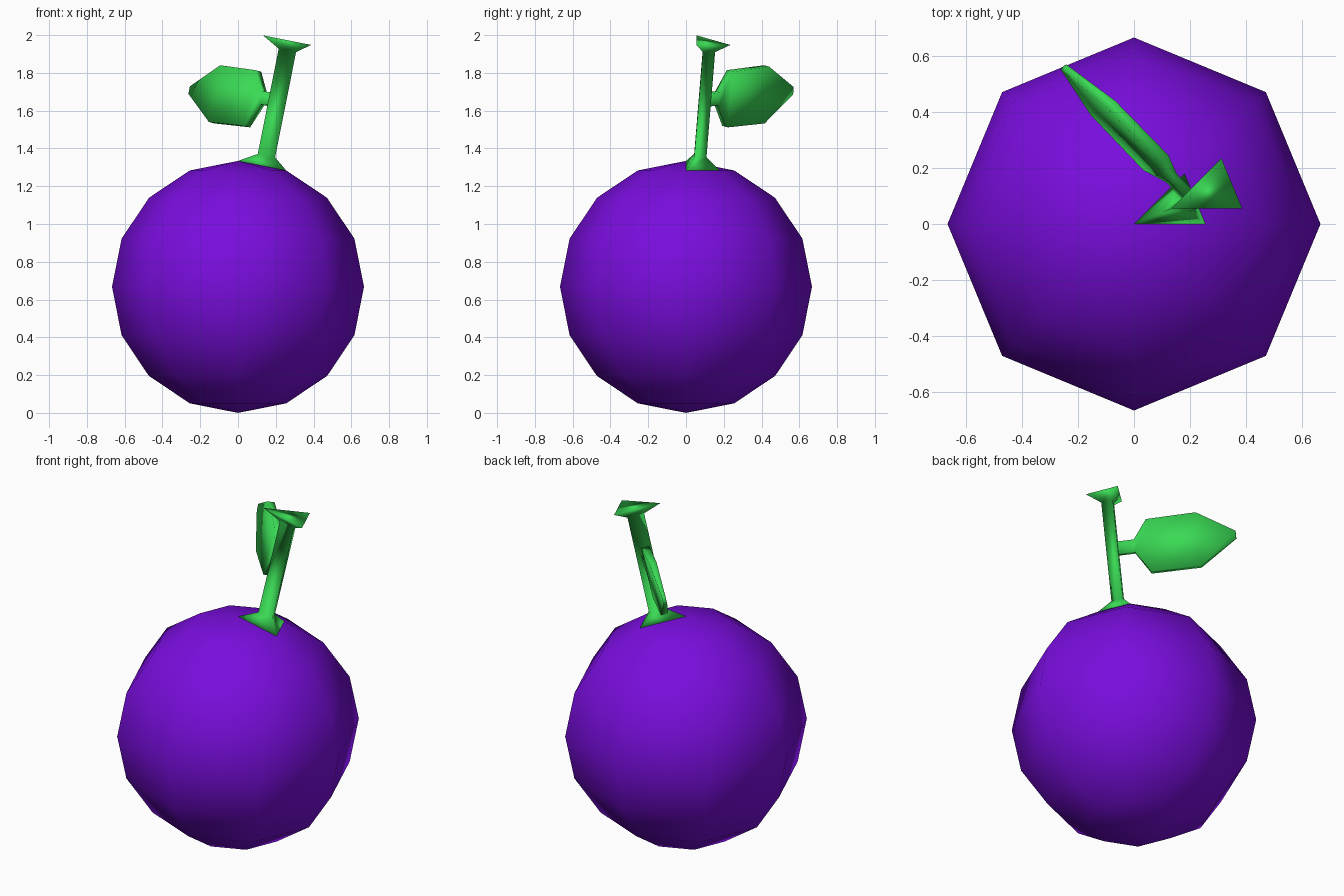
import bpy, bmesh, math
from mathutils import Vector

if "Cube" in bpy.data.objects:
    bpy.data.objects.remove(bpy.data.objects["Cube"])

R = 0.667


def material(name, rgb):
    m = bpy.data.materials.new(name)
    m.diffuse_color = (*rgb, 1)
    m.use_nodes = True
    m.node_tree.nodes["Principled BSDF"].inputs["Base Color"].default_value = m.diffuse_color
    return m


purple = material("purple", (0.19, 0.004, 0.72))
green = material("green", (0.042, 0.70, 0.09))


def finish(bm, name, mat):
    bmesh.ops.recalc_face_normals(bm, faces=bm.faces[:])
    for f in bm.faces:
        f.smooth = True
    me = bpy.data.meshes.new(name)
    bm.to_mesh(me)
    bm.free()
    me.materials.append(mat)
    ob = bpy.data.objects.new(name, me)
    bpy.context.collection.objects.link(ob)
    return ob


def loft(name, rings, mat):
    """Skin a list of equal-length rings and cap both ends."""
    bm = bmesh.new()
    vs = [[bm.verts.new(p) for p in ring] for ring in rings]
    n = len(vs[0])
    for a, b in zip(vs, vs[1:]):
        for i in range(n):
            j = (i + 1) % n
            bm.faces.new((a[i], a[j], b[j], b[i]))
    bm.faces.new(vs[0])
    bm.faces.new(vs[-1])
    return finish(bm, name, mat)


# Fruit body: eight-sided sphere
bm = bmesh.new()
bmesh.ops.create_uvsphere(bm, u_segments=8, v_segments=8, radius=R)
bmesh.ops.translate(bm, verts=bm.verts[:], vec=(0, 0, R))
finish(bm, "fruit_body", purple)

# Stem: one triangle of the sphere's cap drawn out, pinched in the middle
r, z = R * math.sin(math.pi / 8), R + R * math.cos(math.pi / 8)
c45 = math.sqrt(0.5)
tri = [Vector((0, 0, 2 * R)), Vector((r, 0, z)), Vector((r * c45, r * c45, z))]
centre = sum(tri, Vector()) / 3
normal = (tri[1] - tri[0]).cross(tri[2] - tri[0]).normalized()
PINCH = 0.36
stem_rings = [(0, 1), (0.06, PINCH), (0.63, PINCH), (0.68, 1)]
loft("stem", [[centre + (p - centre) * s + normal * h for p in tri]
              for h, s in stem_rings], green)

# Leaf: grows from the back left side of the stem (distance, low, high, half thickness)
side = (tri[2] - tri[0]).normalized()
out = normal.cross(side).normalized()
if out.x > 0:
    out = -out
root = centre + ((tri[0] + tri[2]) / 2 - centre) * PINCH + normal * 0.363
leaf_rings = [(-0.01, -0.035, 0.035, 0.018), (0.09, -0.035, 0.035, 0.018),
              (0.167, -0.159, 0.142, 0.022), (0.44, -0.160, 0.147, 0.02),
              (0.645, -0.022, 0.018, 0.01)]
loft("leaf", [[root + out * s + normal * h + side * t
               for h, t in ((lo, -w), (lo, w), (hi, w), (hi, -w))]
              for s, lo, hi, w in leaf_rings], green)
